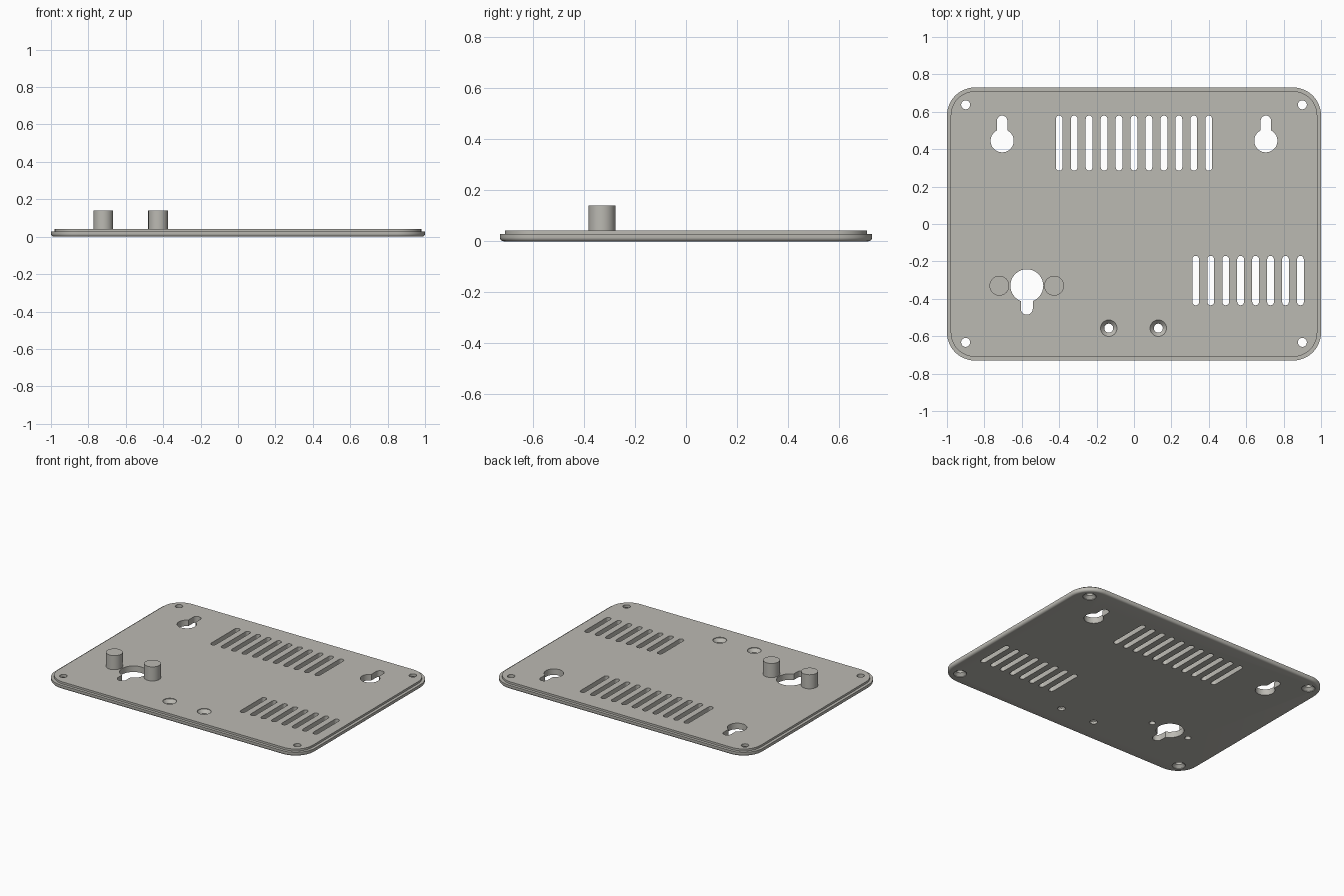
import bpy, bmesh
from math import pi, sin, cos, asin, sqrt

cube = bpy.data.objects.get("Cube")
if cube:
    bpy.data.objects.remove(cube, do_unlink=True)

PLATE_TOP = 0.042
LOW, HIGH = -0.05, 0.1     # cutter limits below and above the plate

grey = bpy.data.materials.new("warm grey plastic")
grey.use_nodes = True
colour = (0.5, 0.49, 0.45, 1)
grey.diffuse_color = colour
grey.node_tree.nodes["Principled BSDF"].inputs["Base Color"].default_value = colour


def arc(cx, cy, r, a0, a1, n):
    """Points along an arc, ends included."""
    return [(cx + r * cos(a0 + (a1 - a0) * i / n),
             cy + r * sin(a0 + (a1 - a0) * i / n)) for i in range(n + 1)]


def circle(cx, cy, r, n=32):
    return arc(cx, cy, r, 0, 2 * pi, n)[:-1]


def rounded_rect(hx, hy, r):
    pts = []
    for k, (sx, sy) in enumerate([(1, 1), (-1, 1), (-1, -1), (1, -1)]):
        pts += arc(sx * (hx - r), sy * (hy - r), r, k * pi / 2, (k + 1) * pi / 2, 12)
    return pts


def slot(cx, y0, y1, r):
    return arc(cx, y1 - r, r, 0, pi, 8) + arc(cx, y0 + r, r, pi, 2 * pi, 8)


def keyhole(cx, cy, r, half, reach, sign):
    """Round hole with a narrow round-ended slot pointing along sign * y."""
    a = asin(half / r)
    pts = arc(0, 0, r, pi / 2 + a, 2.5 * pi - a, 32)
    pts += arc(0, reach - half, half, 0, pi, 10)
    return [(cx + sign * x, cy + sign * y) for x, y in pts]


def loft(bm, sections):
    """Closed solid through (outline, z) sections, bottom to top."""
    loops = [[bm.verts.new((x, y, z)) for x, y in pts] for pts, z in sections]
    n = len(loops[0])
    for lo, hi in zip(loops, loops[1:]):
        for i in range(n):
            j = (i + 1) % n
            bm.faces.new((lo[i], lo[j], hi[j], hi[i]))
    bm.faces.new(loops[0][::-1])
    bm.faces.new(loops[-1])


def prism(bm, pts, z0=LOW, z1=HIGH):
    loft(bm, [(pts, z0), (pts, z1)])


def make(name, bm):
    bmesh.ops.recalc_face_normals(bm, faces=bm.faces[:])
    mesh = bpy.data.meshes.new(name)
    bm.to_mesh(mesh)
    bm.free()
    mesh.materials.append(grey)
    ob = bpy.data.objects.new(name, mesh)
    bpy.context.collection.objects.link(ob)
    return ob


def select(ob):
    bpy.ops.object.select_all(action='DESELECT')
    ob.select_set(True)
    bpy.context.view_layer.objects.active = ob


def cut(ob, bm):
    """Subtract the cutter solids from an object."""
    cutter = make("cutter", bm)
    cutter.hide_render = True
    mod = ob.modifiers.new("cut", 'BOOLEAN')
    mod.operation, mod.solver, mod.object = 'DIFFERENCE', 'EXACT', cutter
    select(ob)
    bpy.ops.object.modifier_apply(modifier=mod.name)
    bpy.data.objects.remove(cutter, do_unlink=True)


def smooth(ob):
    select(ob)
    bpy.ops.object.shade_smooth_by_angle(angle=pi / 6)


# Base plate: rounded lower edge, straight rim, inset raised lip
def outline(inset):
    return rounded_rect(1 - inset, 0.73 - inset, 0.15 - inset)


FILLET = 0.016
sections = []
for i in range(6):
    t = i / 5 * pi / 2
    sections.append((outline(FILLET * (1 - sin(t))), FILLET * (1 - cos(t))))
sections += [(outline(0), 0.028), (outline(0.02), 0.028), (outline(0.02), PLATE_TOP)]
bm = bmesh.new()
loft(bm, sections)
plate = make("base_plate", bm)

holes = bmesh.new()

# Ventilation slots
for i in range(11):
    prism(holes, slot(-0.4 + 0.08 * i, 0.285, 0.58, 0.018))
for i in range(8):
    prism(holes, slot(0.33 + 0.08 * i, -0.435, -0.17, 0.018))

# Wall-mount keyholes
for x in (-0.705, 0.705):
    prism(holes, keyhole(x, 0.445, 0.062, 0.028, 0.135, 1))
prism(holes, keyhole(-0.573, -0.33, 0.088, 0.032, 0.155, -1))

# Corner screw holes, countersunk from below
for x in (-0.9, 0.9):
    for y in (-0.633, 0.637):
        wide, narrow = circle(x, y, 0.042), circle(x, y, 0.024)
        loft(holes, [(wide, LOW), (wide, 0.004), (narrow, 0.022), (narrow, HIGH)])

# Front screw holes, countersunk from above
for x in (-0.135, 0.13):
    wide, narrow = circle(x, -0.557, 0.044), circle(x, -0.557, 0.024)
    loft(holes, [(narrow, LOW), (narrow, 0.016), (wide, 0.038), (wide, HIGH)])

# Pilot holes under the posts
POSTS = {"right_post": -0.72, "left_post": -0.427}
for x in POSTS.values():
    prism(holes, circle(x, -0.33, 0.02))

cut(plate, holes)
smooth(plate)

# Posts with blind screw bores
for name, x in POSTS.items():
    bm = bmesh.new()
    prism(bm, circle(x, -0.33, 0.053, 40), PLATE_TOP, 0.14)
    post = make(name, bm)
    bore = bmesh.new()
    prism(bore, circle(x, -0.33, 0.02), 0, 0.11)
    cut(post, bore)
    smooth(post)
